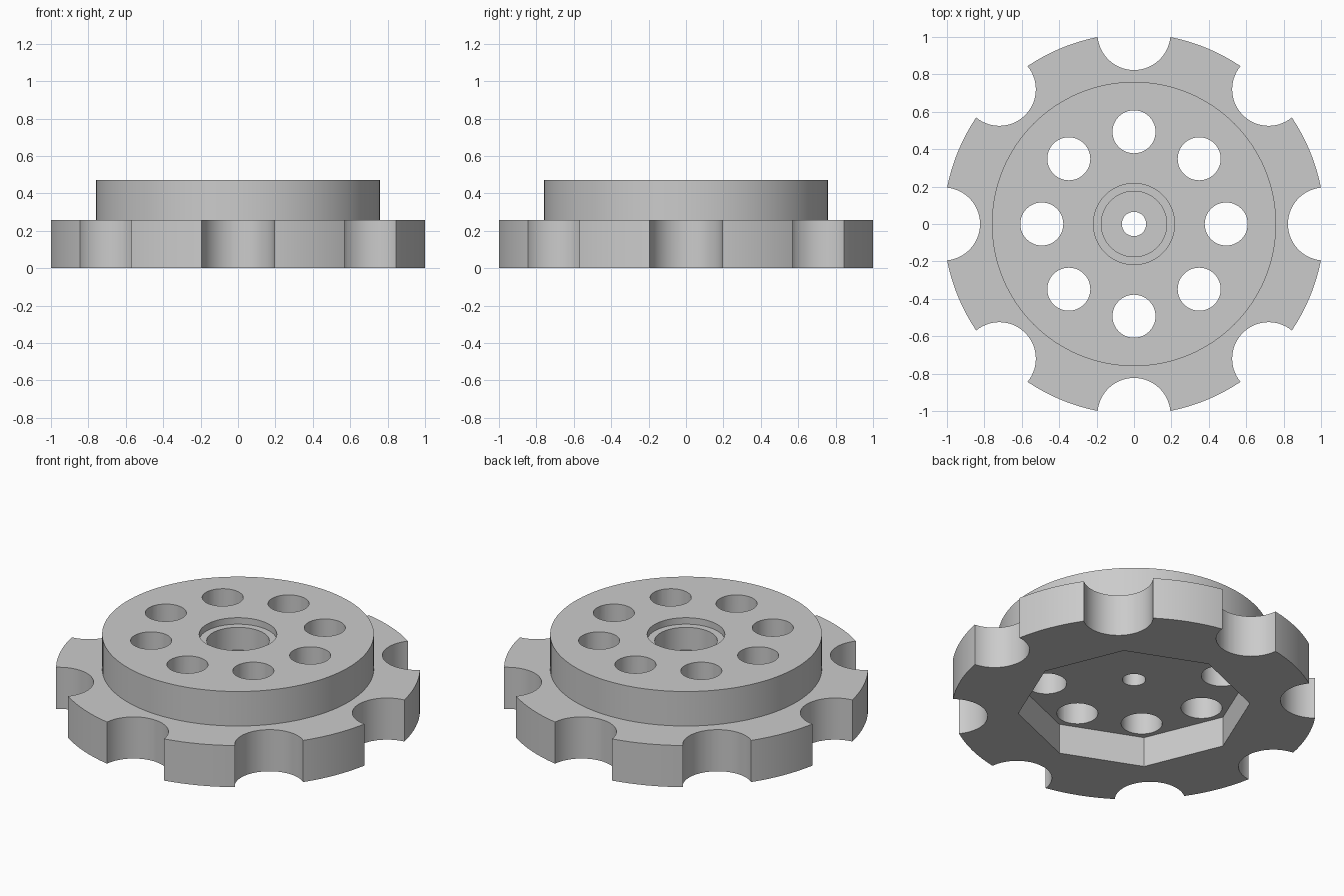
import bpy, bmesh
from math import cos, sin, tau
from mathutils import Matrix, Vector

cube = bpy.data.objects.get("Cube")
if cube:
    bpy.data.objects.remove(cube, do_unlink=True)

# One plain grey for the whole part
grey = bpy.data.materials.new("plain grey")
grey.use_nodes = True
colour = (0.6, 0.6, 0.6, 1)
grey.diffuse_color = colour
grey.node_tree.nodes["Principled BSDF"].inputs["Base Color"].default_value = colour

# Main dimensions
RIM, BOSS = 1.018, 0.76
TOP, SHOULDER = 0.47, 0.257
POCKET_DEPTH = 0.186


def to_object(name, bm):
    bmesh.ops.recalc_face_normals(bm, faces=bm.faces[:])
    mesh = bpy.data.meshes.new(name)
    bm.to_mesh(mesh)
    bm.free()
    mesh.materials.append(grey)
    obj = bpy.data.objects.new(name, mesh)
    bpy.context.collection.objects.link(obj)
    return obj


def lathe(name, profile, steps):
    """Turn a closed (radius, z) profile around the z axis."""
    bm = bmesh.new()
    rings = [[bm.verts.new((r * cos(tau * i / steps), r * sin(tau * i / steps), z))
              for r, z in profile] for i in range(steps)]
    n = len(profile)
    for i in range(steps):
        a, b = rings[i], rings[(i + 1) % steps]
        for j in range(n):
            k = (j + 1) % n
            bm.faces.new((a[j], b[j], b[k], a[k]))
    return to_object(name, bm)


def prisms(name, radius, sides, z0, z1, distance=0, count=1):
    """Upright prisms spaced evenly around the axis."""
    bm = bmesh.new()
    for i in range(count):
        turn = Matrix.Rotation(tau * i / count, 4, "Z")
        centre = turn @ Vector((distance, 0, (z0 + z1) / 2))
        # vertices of the prism start on its own radial line
        geo = bmesh.ops.create_cone(bm, cap_ends=True, segments=sides,
                                    radius1=radius, radius2=radius, depth=z1 - z0)
        bmesh.ops.transform(bm, verts=geo["verts"],
                            matrix=Matrix.Translation(centre) @ turn)
    return to_object(name, bm)


def cut(target, cutter):
    cutter.hide_render = True
    mod = target.modifiers.new(cutter.name, "BOOLEAN")
    mod.operation, mod.solver, mod.object = "DIFFERENCE", "EXACT", cutter
    bpy.context.view_layer.objects.active = target
    bpy.ops.object.modifier_apply(modifier=mod.name)
    bpy.data.objects.remove(cutter, do_unlink=True)


# Stepped hub with bearing seat and axle bore
hub = lathe("notched_hub", [
    (0.065, 0), (RIM, 0), (RIM, SHOULDER), (BOSS, SHOULDER), (BOSS, TOP),
    (0.217, TOP), (0.217, 0.43), (0.175, 0.43), (0.175, 0.29), (0.065, 0.29),
], 128)

# Rim notches, ring of through holes, octagonal pocket underneath
cut(hub, prisms("notch_cutter", 0.195, 64, -0.1, 0.4, RIM, 8))
cut(hub, prisms("hole_cutter", 0.115, 48, -0.1, 0.6, 0.493, 8))
cut(hub, prisms("pocket_cutter", 0.65, 8, -0.1, POCKET_DEPTH))

# Smooth round walls, crisp edges
bpy.ops.object.select_all(action="DESELECT")
hub.select_set(True)
bpy.context.view_layer.objects.active = hub
bpy.ops.object.shade_smooth_by_angle(angle=0.5)
